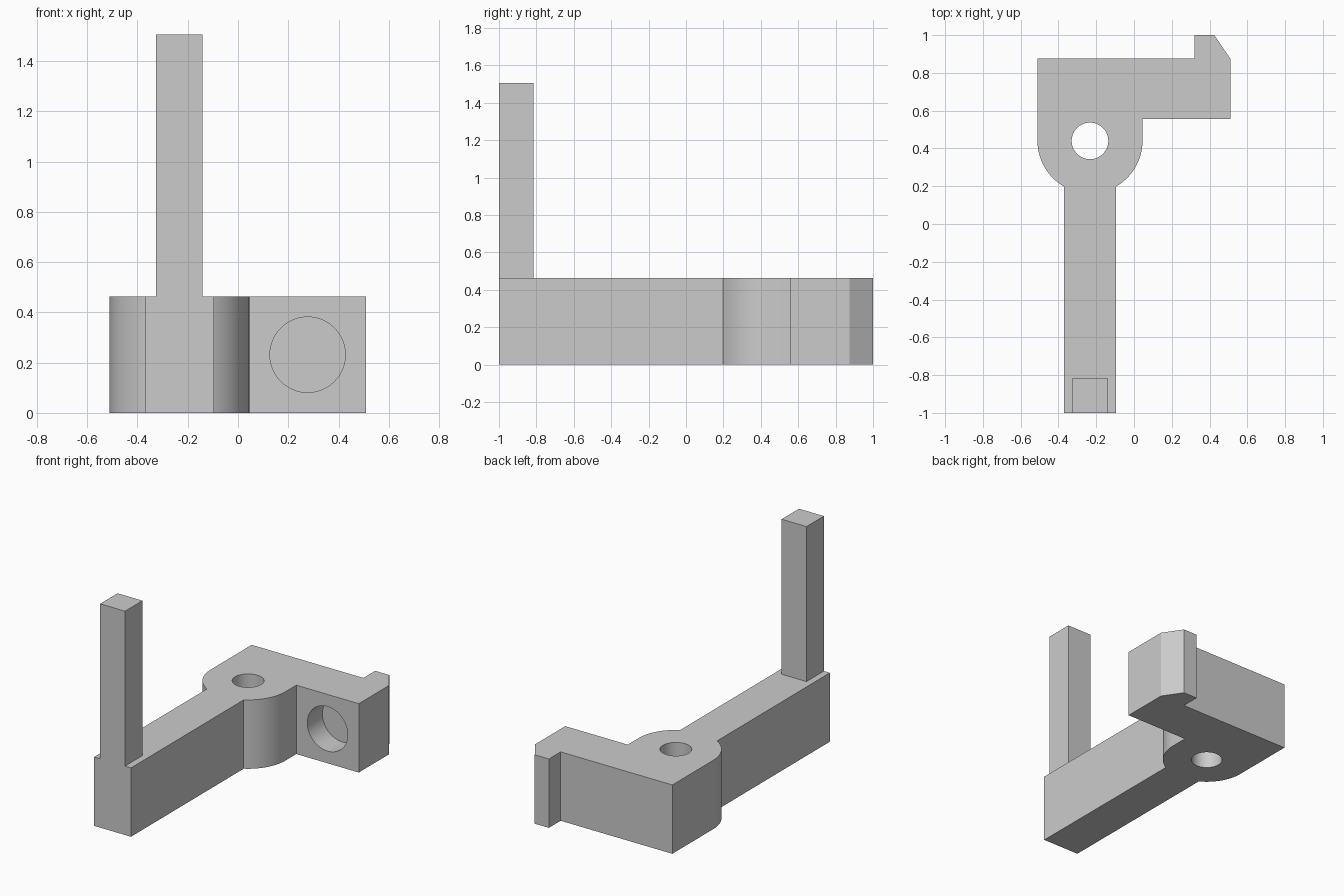
import bpy
import bmesh
from math import sin, cos, radians, asin, pi

if "Cube" in bpy.data.objects:
    bpy.data.objects.remove(bpy.data.objects["Cube"], do_unlink=True)

# One plain grey for the whole part
grey = bpy.data.materials.new("light_grey")
grey.use_nodes = True
colour = (0.6, 0.6, 0.6, 1)
grey.diffuse_color = colour
grey.node_tree.nodes["Principled BSDF"].inputs["Base Color"].default_value = colour

HEIGHT = 0.463
HUB_X, HUB_Y, HUB_R = -0.233, 0.44, 0.278
ARM_HALF = 0.137


def extrude(name, outline, bottom, top):
    """Solid prism from an anticlockwise outline in x and y."""
    bm = bmesh.new()
    base = bm.faces.new([bm.verts.new((x, y, bottom)) for x, y in outline])
    new = bmesh.ops.extrude_face_region(bm, geom=[base], use_keep_orig=True)["geom"]
    bmesh.ops.translate(bm, vec=(0, 0, top - bottom),
                        verts=[v for v in new if isinstance(v, bmesh.types.BMVert)])
    bmesh.ops.recalc_face_normals(bm, faces=bm.faces)
    mesh = bpy.data.meshes.new(name)
    bm.to_mesh(mesh)
    bm.free()
    mesh.materials.append(grey)
    obj = bpy.data.objects.new(name, mesh)
    bpy.context.collection.objects.link(obj)
    return obj


def drill(target, radius, depth, location, rotation=(0, 0, 0)):
    """Cut a round hole and discard the cutter."""
    bpy.ops.mesh.primitive_cylinder_add(vertices=64, radius=radius, depth=depth,
                                        location=location, rotation=rotation)
    cutter = bpy.context.object
    cutter.hide_render = True
    cutter.data.materials.append(grey)
    cut = target.modifiers.new("hole", 'BOOLEAN')
    cut.operation, cut.solver, cut.object = 'DIFFERENCE', 'EXACT', cutter
    bpy.context.view_layer.objects.active = target
    bpy.ops.object.modifier_apply(modifier=cut.name)
    bpy.data.objects.remove(cutter, do_unlink=True)


def hub_arc(start, end, steps=20):
    angles = [start + (end - start) * i / steps for i in range(steps + 1)]
    return [(HUB_X + HUB_R * cos(a), HUB_Y + HUB_R * sin(a)) for a in angles]


# Bracket body: straight arm, rounded hub, side block and hooked rear lip
neck = asin(ARM_HALF / HUB_R)
outline = [(HUB_X - ARM_HALF, -1), (HUB_X + ARM_HALF, -1)]
outline += hub_arc(neck - pi / 2, 0)
outline += [(HUB_X + HUB_R, 0.555), (0.51, 0.555), (0.51, 0.875), (0.425, 1),
            (0.32, 1), (0.32, 0.875), (HUB_X - HUB_R, 0.875)]
outline += hub_arc(-pi, -pi / 2 - neck)
body = extrude("bracket_body", outline, 0, HEIGHT)

# Through hole in the hub, blind pocket in the side block
drill(body, 0.097, 2, (HUB_X, HUB_Y, 0))
drill(body, 0.15, 0.32, (0.277, 0.555, HEIGHT / 2), (pi / 2, 0, 0))

# Upright square post at the front end of the arm
half = 0.0925
post = extrude("upright_post", [(HUB_X - half, -1), (HUB_X + half, -1),
                                (HUB_X + half, -1 + 2 * half),
                                (HUB_X - half, -1 + 2 * half)], HEIGHT, 1.505)

# Smooth the round walls, keep the hard edges
bpy.ops.object.select_all(action='DESELECT')
body.select_set(True)
bpy.context.view_layer.objects.active = body
bpy.ops.object.shade_smooth_by_angle(angle=radians(25))
